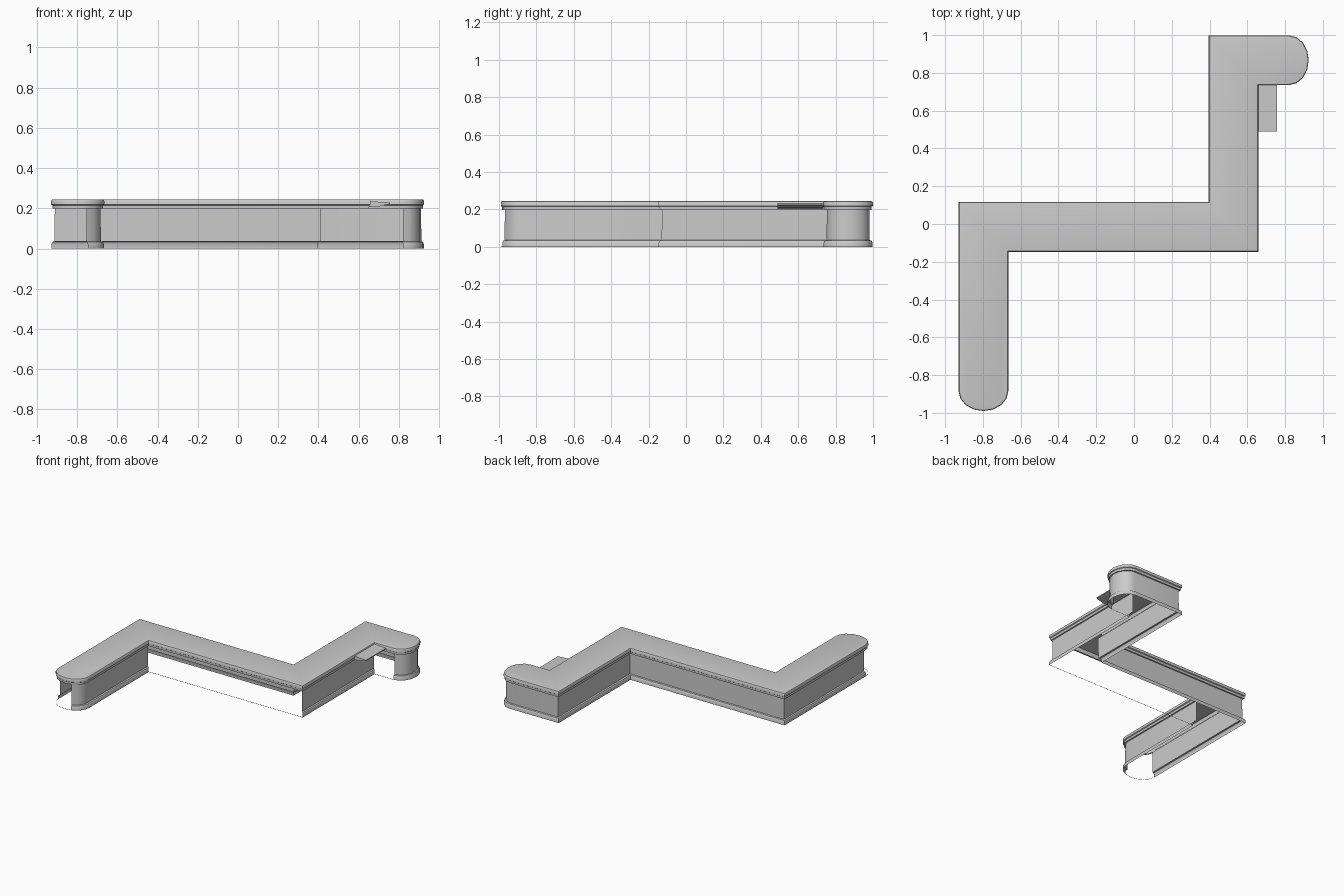
import bpy
import math

if "Cube" in bpy.data.objects:
    bpy.data.objects.remove(bpy.data.objects["Cube"])

ARC = 8  # segments per rounded end


def outline(w):
    """Closed outline of the zig-zag counter at half width w (clockwise from above)."""
    ax, ay, by, cx, dy, ex = -0.797, -0.885, -0.015, 0.527, 0.867, 0.82
    r = 0.105 * w / 0.132
    pts = [(ax - w, ay), (ax - w, by + w), (cx - w, by + w), (cx - w, dy + w)]
    for k in range(ARC + 1):
        a = math.pi * k / ARC
        pts.append((ex + r * math.sin(a), dy + w * math.cos(a)))
    pts += [(cx + w, dy - w), (cx + w, by - w), (ax + w, by - w)]
    for k in range(ARC):
        a = math.pi * k / ARC
        pts.append((ax + w * math.cos(a), ay - r * math.sin(a)))
    return pts


def make(name, verts, faces):
    me = bpy.data.meshes.new(name)
    me.from_pydata(verts, [], faces)
    ob = bpy.data.objects.new(name, me)
    bpy.context.collection.objects.link(ob)
    bpy.ops.object.select_all(action='DESELECT')
    ob.select_set(True)
    bpy.context.view_layer.objects.active = ob
    bpy.ops.object.shade_smooth_by_angle(angle=math.radians(40))
    return ob


def sweep(name, profile, segments, cap=False):
    """Stack outlines for each (half width, z) and skin the chosen segments."""
    verts = [(x, y, z) for w, z in profile for x, y in outline(w)]
    n = len(verts) // len(profile)
    faces = []
    for j in range(len(profile) - 1):
        for i in segments:
            a, b, k = j * n, (j + 1) * n, (i + 1) % n
            faces.append((a + i, b + i, b + k, a + k))
    if cap:
        faces.append(tuple(reversed(range(len(verts) - n, len(verts)))))
    return make(name, verts, faces)


n = len(outline(0.1))
# open stretches: staff side of the long run, return leg, and half of the near end
gaps = [12, 14, 19, 20, 21, 22, 23]
walls = [i for i in range(n) if i not in gaps]

# counter top with stepped lip
sweep("counter_top", [(0.114, 0.198), (0.125, 0.198), (0.126, 0.215), (0.132, 0.219),
                      (0.132, 0.237), (0.128, 0.243), (0.118, 0.245)], range(n), cap=True)

# wall panels flaring into the skirting
sweep("counter_wall", [(0.131, 0.0), (0.131, 0.022), (0.125, 0.033),
                       (0.115, 0.036), (0.114, 0.198)], walls)

# thin floor trim across the open stretches
sweep("floor_trim", [(0.131, 0.0), (0.131, 0.003)], gaps)

# small side shelf in the inner corner
section = [(0.64, 0.205), (0.695, 0.208), (0.757, 0.222), (0.757, 0.229), (0.64, 0.236)]
m = len(section)
shelf = [(x, y, z) for y in (0.49, 0.735) for x, z in section]
sides = [(i, i + m, (i + 1) % m + m, (i + 1) % m) for i in range(m)]
make("side_shelf", shelf, sides + [tuple(range(m)), tuple(reversed(range(m, 2 * m)))])
